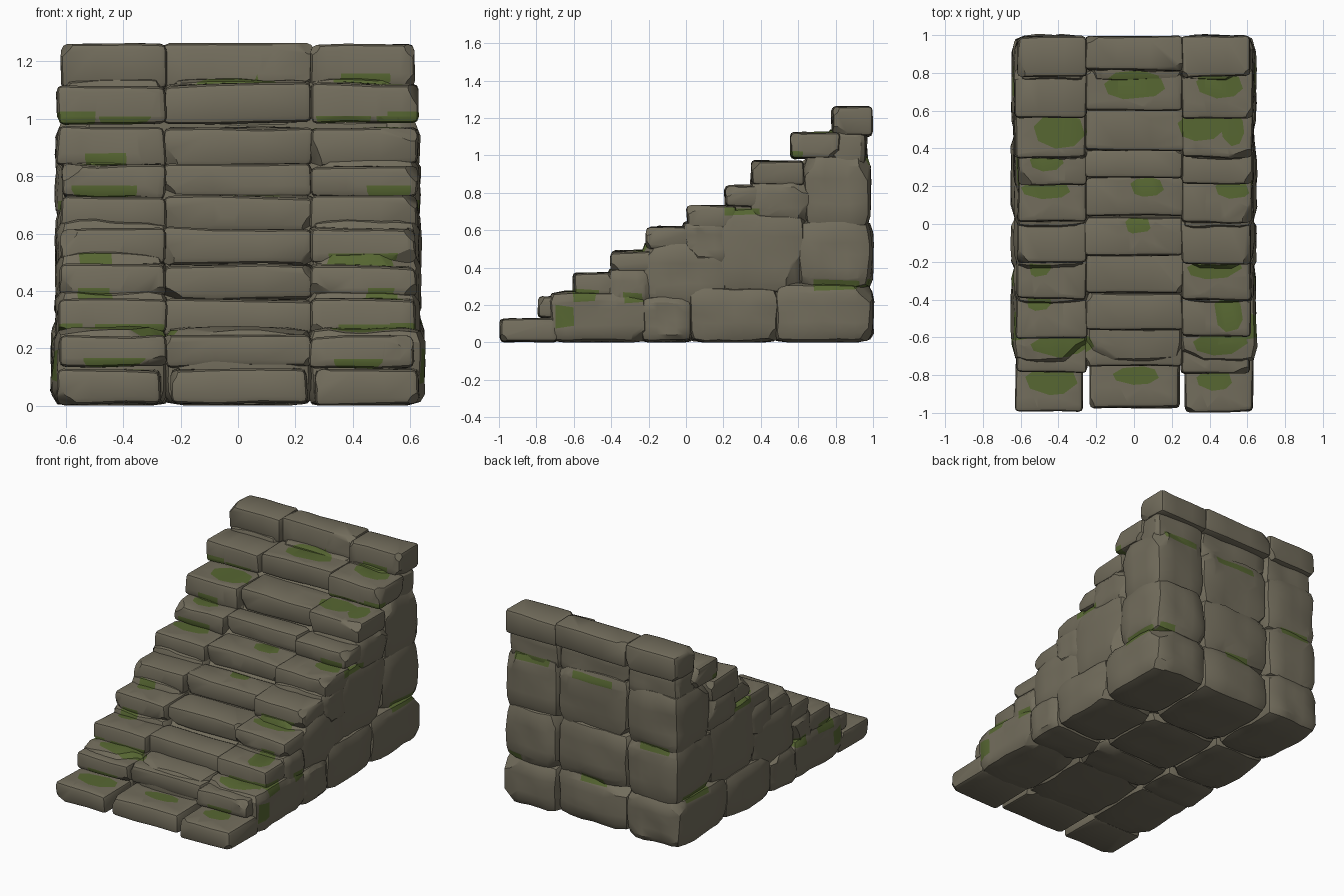
import bpy, bmesh, math, random
from mathutils import Vector, noise

random.seed(7)
cube = bpy.data.objects.get("Cube")
if cube:
    bpy.data.objects.remove(cube)


def material(name, color):
    m = bpy.data.materials.new(name)
    m.use_nodes = True
    m.diffuse_color = (*color, 1)
    m.node_tree.nodes["Principled BSDF"].inputs["Base Color"].default_value = (*color, 1)
    return m


STONE = material("grey brown stone", (0.17, 0.153, 0.108))
MOSS = material("green moss", (0.095, 0.135, 0.032))

# Stair treads: front edge, back edge, bottom, top
STEPS = [(-1.0, -.69, 0, .135), (-.8, -.43, .125, .255), (-.61, -.36, .24, .38),
         (-.41, -.13, .37, .5), (-.22, .04, .49, .63), (.0, .27, .6, .74),
         (.2, .4, .72, .85), (.34, .64, .83, .98), (.55, .83, .98, 1.13),
         (.77, 1.0, 1.1, 1.265)]

# Supporting stones: y range, z range
BASE = [(-.74, -.2, 0, .27), (-.25, .04, 0, .25), (.01, .5, 0, .3), (.46, 1.0, 0, .32)]
FILL = [(-.42, -.18, .2, .4), (-.24, .22, .2, .54), (-.02, .24, .42, .65),
        (.15, .64, .25, .73), (.34, .68, .64, .87)]
BACK = [(.59, .995, .28, .66), (.63, .985, .61, 1.01), (.76, .965, .93, 1.14)]

# Moss on treads: step index, x, half width, depth
TREAD_MOSS = [(0, -.44, .15, .09), (0, .02, .13, .04), (0, .42, .1, .07), (1, -.38, .17, .08),
              (1, .46, .15, .07), (2, -.5, .07, .04), (2, .5, .08, .15), (3, -.5, .06, .05),
              (3, .42, .15, .06), (4, .02, .07, .04), (5, -.47, .14, .06), (5, .07, .1, .04),
              (5, .52, .1, .06), (6, -.46, .09, .05), (7, -.4, .15, .14), (7, .36, .14, .1),
              (7, .52, .06, .13), (8, 0, .16, .1), (8, .45, .13, .09)]
# Moss on the walls: y, z, half length, half height
SIDE_MOSS = [(-.65, .14, .06, .06), (-.54, .25, .08, .035), (-.28, .24, .06, .03),
             (.3, .7, .1, .02), (.8, .31, .13, .03), (.57, 1.0, .06, .025)]

patches = []  # centre and half sizes
for i, x, w, d in TREAD_MOSS:
    front = STEPS[i + 1][0]
    patches.append((Vector((x, front - d / 2 + .015, STEPS[i][3])), Vector((w, d / 2 + .03, .035))))
for side in (-1, 1):
    for y, z, l, h in SIDE_MOSS:
        patches.append((Vector((side * .6, y, z)), Vector((.1, l, h))))
for x, z, w in ((.45, .97, .14), (0, .3, .1), (-.45, .63, .12), (0, .95, .15), (.55, .32, .06)):
    patches.append((Vector((x, .95, z)), Vector((w, .1, .025))))


def paint_moss(bm):
    """Cut an eight sided patch into the faces and colour its inside."""
    for centre, size in patches:
        lo = [min(v.co[k] for v in bm.verts) for k in range(3)]
        hi = [max(v.co[k] for v in bm.verts) for k in range(3)]
        if any(centre[k] + size[k] < lo[k] or centre[k] - size[k] > hi[k] for k in range(3)):
            continue
        normals = [Vector((math.cos(a) / size.x, math.sin(a) / size.y, 0))
                   for a in (math.tau * k / 8 + .2 for k in range(8))]
        normals += [Vector((0, .15 / size.y, s / size.z)) for s in (-1, 1)]
        planes = [(centre + n / n.length_squared * random.uniform(.8, 1), n.normalized()) for n in normals]

        def near(face):
            return all(min(v.co[k] for v in face.verts) < centre[k] + size[k] and
                       max(v.co[k] for v in face.verts) > centre[k] - size[k] for k in range(3))
        for co, no in planes:
            faces = [f for f in bm.faces if near(f)]
            geom = set(faces)
            for f in faces:
                geom.update(f.edges)
                geom.update(f.verts)
            if geom:
                bmesh.ops.bisect_plane(bm, geom=list(geom), dist=1e-5, plane_co=co, plane_no=no)
        for f in bm.faces:
            c = f.calc_center_median()
            if all((c - co).dot(no) < 1e-4 for co, no in planes):
                f.material_index = 1


def finish(name, bm):
    bmesh.ops.recalc_face_normals(bm, faces=bm.faces)
    me = bpy.data.meshes.new(name)
    for f in bm.faces:
        f.smooth = True
    bm.to_mesh(me)
    bm.free()
    me.materials.append(STONE)
    me.materials.append(MOSS)
    me.set_sharp_from_angle(angle=math.radians(32))
    ob = bpy.data.objects.new(name, me)
    bpy.context.collection.objects.link(ob)


def chip(bm, centre, half, depth):
    """Slice a slanted flake off one random corner or edge."""
    sign = Vector([random.choice((-1, 1)) for _ in range(3)])
    n = Vector([sign[k] * random.uniform(.25, 1) for k in range(3)]).normalized()
    reach = max((v.co - centre).dot(n) for v in bm.verts)
    co = centre + n * (reach - depth * random.uniform(.5, 1))
    cut = bmesh.ops.bisect_plane(bm, geom=bm.verts[:] + bm.edges[:] + bm.faces[:],
                                 plane_co=co, plane_no=n, clear_outer=True)
    edges = [e for e in cut["geom_cut"] if isinstance(e, bmesh.types.BMEdge)]
    bmesh.ops.edgeloop_fill(bm, edges=edges)


def stone(name, xs, ys, zs, boulder):
    lo, hi = (Vector(p) for p in zip(xs, ys, zs))
    centre, half = (lo + hi) / 2, (hi - lo) / 2
    bm = bmesh.new()
    bmesh.ops.create_cube(bm, size=2)
    if boulder:
        # Swollen, rounded block
        bmesh.ops.subdivide_edges(bm, edges=bm.edges[:], cuts=5, use_grid_fill=True)
        for v in bm.verts:
            p = v.co.copy()
            p /= sum(abs(c) ** 7 for c in p) ** (1 / 7)
            q = Vector([centre[k] + p[k] * half[k] for k in range(3)])
            v.co = q + noise.noise_vector(q * 7 + centre * 9) * .014
    else:
        # Hewn slab with worn edges
        for v in bm.verts:
            v.co = [centre[k] + v.co[k] * (half[k] - random.uniform(0, .012)) for k in range(3)]
        bmesh.ops.subdivide_edges(bm, edges=[e for e in bm.edges if
                                  abs(e.verts[0].co.x - e.verts[1].co.x) > .2], cuts=2)
        for v in bm.verts:
            v.co += noise.noise_vector(v.co * 8 + centre * 5) * .009
        rim = [e for e in bm.edges if e.calc_face_angle(0) > .8]
        bmesh.ops.bevel(bm, geom=rim, offset=.022, segments=2, profile=.5,
                        affect='EDGES', clamp_overlap=True)
    for _ in range(3):
        chip(bm, centre, half, .03 if boulder else .022)
    for v in bm.verts:
        v.co.z = max(v.co.z, 0)
    paint_moss(bm)
    finish(name, bm)


COLUMNS = {"right": (-.63, -.255), "middle": (-.255, .255), "left": (.255, .63)}

# Treads, three slabs each
for i, (y0, y1, z0, z1) in enumerate(STEPS):
    for side, (x0, x1) in COLUMNS.items():
        gap = .012 if i == 0 else -.01
        inner0 = x0 + (gap if side != "right" else random.uniform(-.008, .012))
        inner1 = x1 - (gap if side != "left" else random.uniform(-.008, .012))
        back = (.035 if i else .012) * (side == "middle")
        stone(f"step_{i + 1}_{side}", (inner0, inner1),
              (y0 + back + random.uniform(0, .012), y1 if i else y1 + .01),
              (z0, z1 - random.uniform(0, .008)), False)

# Walls: side columns hold every stone, the middle only floor and back ones
for side, (x0, x1) in COLUMNS.items():
    groups = {"base_stone": BASE, "back_stone": BACK}
    if side != "middle":
        groups["side_stone"] = FILL
    for label, rows in groups.items():
        for i, (y0, y1, z0, z1) in enumerate(rows):
            grow = .018 if label == "base_stone" else .004
            if label == "back_stone" and i == 2:
                grow = -.02
            xr = {"right": (x0 - grow, x1 + .012), "middle": (x0 - .012, x1 + .012),
                  "left": (x0 - .012, x1 + grow)}[side]
            inset = .015 if side == "middle" and y1 > .9 else 0
            stone(f"{label}_{i + 1}_{side}", xr, (y0, y1 - inset), (z0, z1), True)

# Inner rubble that closes the joints
bm = bmesh.new()
outline = [(-.6, .06), (-.6, .2), (.75, 1.05), (.9, 1.05), (.9, .06)]
face = bm.faces.new([bm.verts.new((-.52, y, z)) for y, z in outline])
ext = bmesh.ops.extrude_face_region(bm, geom=[face])
bmesh.ops.translate(bm, vec=(1.04, 0, 0), verts=[v for v in ext["geom"] if isinstance(v, bmesh.types.BMVert)])
finish("inner_core", bm)
